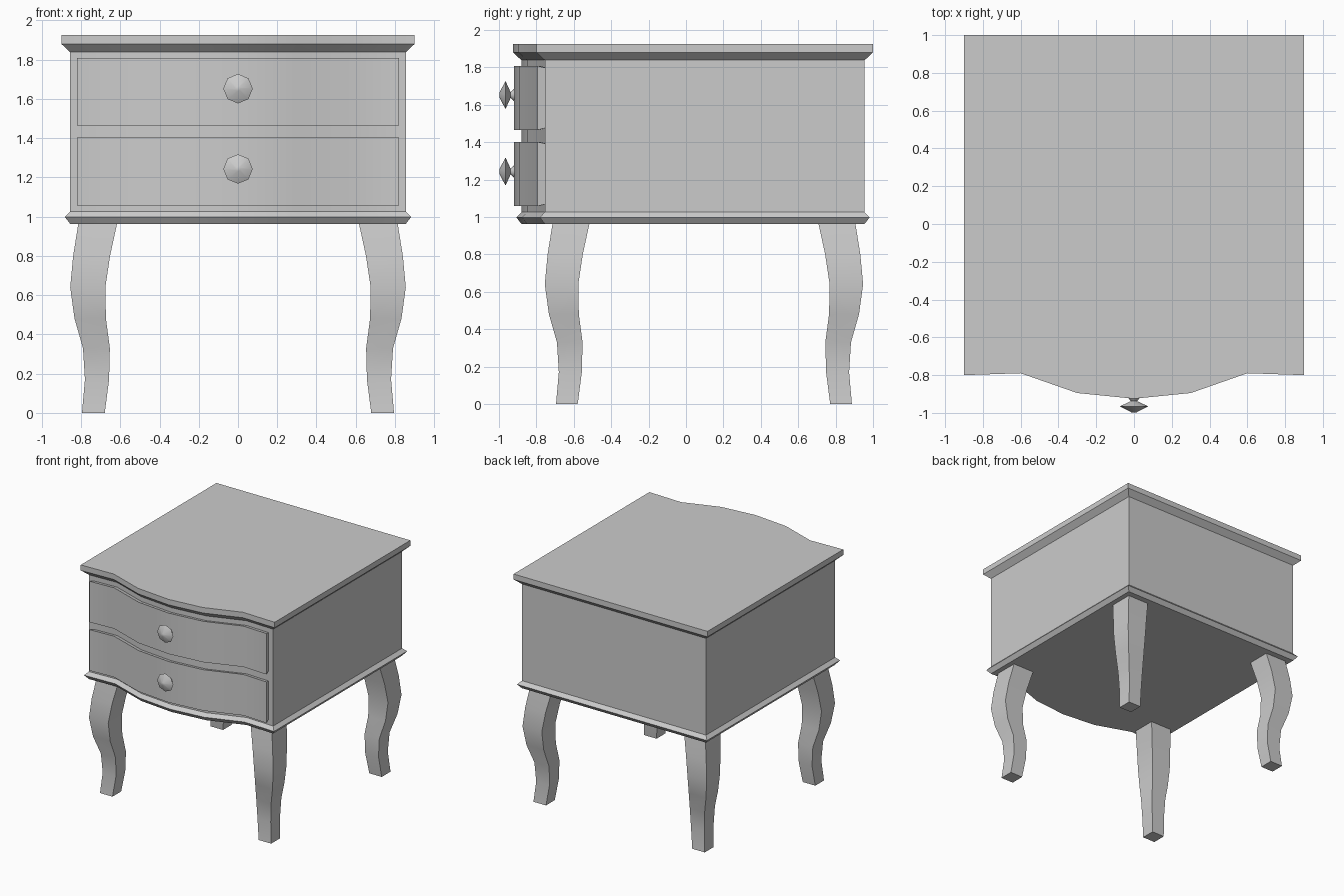
import bpy, bmesh
from math import sin, cos, tau, radians

if "Cube" in bpy.data.objects:
    bpy.data.objects.remove(bpy.data.objects["Cube"])

# Serpentine front line of the case: (x, y)
FRONT = [(-.6, -.745), (-.3, -.85), (0, -.88), (.3, -.85), (.6, -.745)]


def loft(name, rings, angle=30):
    """Skin a list of equal-length closed rings and cap both ends."""
    bm = bmesh.new()
    vs = [[bm.verts.new(p) for p in r] for r in rings]
    n = len(rings[0])
    for a, b in zip(vs, vs[1:]):
        for i in range(n):
            j = (i + 1) % n
            bm.faces.new((a[i], a[j], b[j], b[i]))
    bm.faces.new(vs[0])
    bm.faces.new(vs[-1])
    bmesh.ops.recalc_face_normals(bm, faces=bm.faces)
    me = bpy.data.meshes.new(name)
    bm.to_mesh(me)
    bm.free()
    ob = bpy.data.objects.new(name, me)
    bpy.context.collection.objects.link(ob)
    bpy.ops.object.select_all(action='DESELECT')
    ob.select_set(True)
    bpy.context.view_layer.objects.active = ob
    bpy.ops.object.shade_smooth_by_angle(angle=radians(angle))
    return ob


def case_ring(z, d):
    """Case outline at height z, pushed outward by d."""
    w, back = .855 + d, .955 + d
    line = [(-w, -.755 - d)] + [(x, y - d) for x, y in FRONT] + [(w, -.755 - d)]
    return [(x, y, z) for x, y in line + [(w, back), (-w, back)]]


# Case with base moulding and overhanging top
PROFILE = [(.963, 0), (.998, .027), (1.026, 0), (1.838, 0), (1.88, .045), (1.926, .045)]
loft("cabinet_case", [case_ring(z, d) for z, d in PROFILE])


def drawer_ring(z0, z1, w, d):
    line = [(-w, -.755 - d)] + [(x, y - d) for x, y in FRONT] + [(w, -.755 - d)]
    return [(x, y, z0) for x, y in line] + [(x, y, z1) for x, y in reversed(line)]


def drawer(name, z0, z1):
    """Curved drawer front built from strips, slightly smaller at the back."""
    back = drawer_ring(z0 + .012, z1 - .012, .808, -.01)
    front = drawer_ring(z0, z1, .82, .04)
    n = len(back)
    # one four-point section per column, lofted across the width
    sections = [[back[i], front[i], front[n - 1 - i], back[n - 1 - i]] for i in range(n // 2)]
    loft(name, sections)


# Knob profile: (y, radius), eight sided
KNOB = [(-.90, .04), (-.92, .032), (-.938, .016), (-.965, .075), (-.998, .012)]


def knob(name, z):
    loft(name, [[(r * cos(i * tau / 8), y, z + r * sin(i * tau / 8)) for i in range(8)]
                for y, r in KNOB], 60)


for label, z0, z1, zk in (("upper", 1.465, 1.808, 1.652), ("lower", 1.058, 1.402, 1.243)):
    drawer(label + "_drawer", z0, z1)
    knob(label + "_knob", zk)

# Cabriole leg profile: (z, outer, inner) measured from the centre line
LEG = [(.975, .812, .614), (.80, .84, .652), (.64, .855, .676), (.48, .833, .673),
       (.33, .79, .653), (.17, .78, .657), (0, .795, .679)]
for sx, side in ((-1, "left"), (1, "right")):
    for sy, shift, end in ((-1, .1, "front"), (1, .092, "back")):
        loft(f"{end}_{side}_leg",
             [[(sx * x, sy * y + shift, z) for x, y in ((o, o), (n, o), (n, n), (o, n))]
              for z, o, n in LEG])
